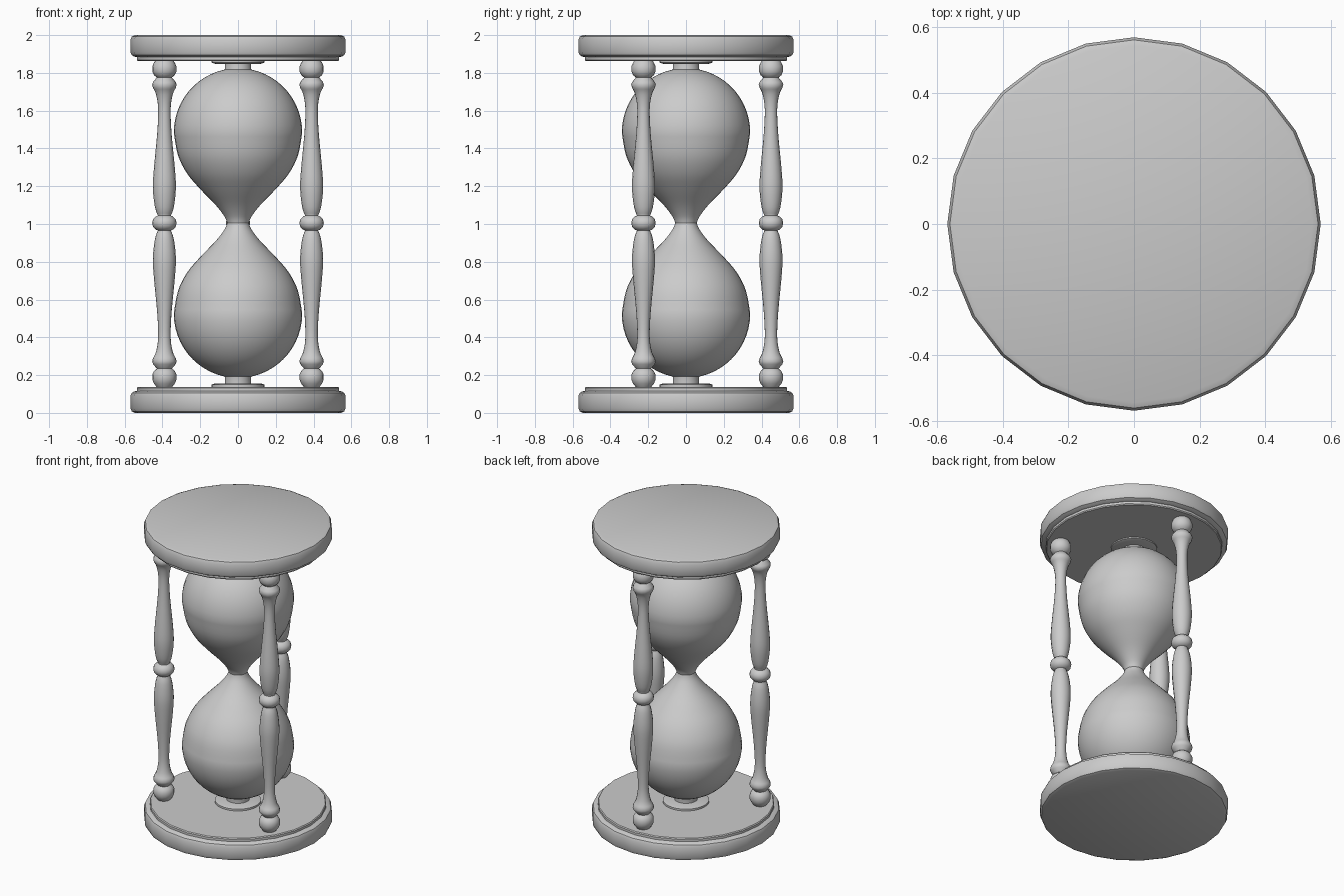
import bpy, bmesh, math
from mathutils import Vector

if "Cube" in bpy.data.objects:
    bpy.data.objects.remove(bpy.data.objects["Cube"])

MID = 1.005  # height of the mirror plane

wood = bpy.data.materials.new("plain_grey")
wood.diffuse_color = (0.6, 0.6, 0.6, 1)
wood.use_nodes = True
wood.node_tree.nodes["Principled BSDF"].inputs["Base Color"].default_value = wood.diffuse_color


def smooth_path(pts, steps):
    """Catmull-Rom curve through profile points."""
    p = [Vector(q) for q in [pts[0]] + pts + [pts[-1]]]
    out = []
    for i in range(1, len(p) - 2):
        a, b, c, d = p[i - 1:i + 3]
        for k in range(steps):
            t = k / steps
            out.append(tuple(0.5 * (2 * b + (c - a) * t + (2 * a - 5 * b + 4 * c - d) * t * t
                                    + (3 * b - a - 3 * c + d) * t ** 3)))
    return out + [tuple(pts[-1])]


def mirrored(half):
    """Complete a profile running from the middle up to the top."""
    return [(r, 2 * MID - z) for r, z in reversed(half)] + half[1:]


def lathe(name, profile, sides, loc=(0, 0), angle=35):
    """Revolve (radius, z) points, listed bottom to top, and cap the ends."""
    bm = bmesh.new()
    rings = []
    for r, z in profile:
        rings.append([bm.verts.new((r * math.cos(math.tau * i / sides),
                                    r * math.sin(math.tau * i / sides), z)) for i in range(sides)])
    for lo, hi in zip(rings, rings[1:]):
        for i in range(sides):
            j = (i + 1) % sides
            bm.faces.new((lo[i], lo[j], hi[j], hi[i]))
    bm.faces.new(rings[0][::-1])
    bm.faces.new(rings[-1])
    me = bpy.data.meshes.new(name)
    bm.to_mesh(me)
    bm.free()
    me.materials.append(wood)
    ob = bpy.data.objects.new(name, me)
    ob.location = (loc[0], loc[1], 0)
    bpy.context.collection.objects.link(ob)
    bpy.ops.object.select_all(action='DESELECT')
    ob.select_set(True)
    bpy.context.view_layer.objects.active = ob
    bpy.ops.object.shade_smooth_by_angle(angle=math.radians(angle))
    return ob


# round end plates with a small step on the inner side
plate = [(0.545, 0.0), (0.562, 0.007), (0.57, 0.025), (0.57, 0.09), (0.563, 0.106),
         (0.548, 0.114), (0.535, 0.117), (0.535, 0.132), (0.53, 0.138)]
lathe("base_plate", plate, 24)
lathe("top_plate", [(r, 2 - z) for r, z in reversed(plate)], 24)

# glass: two bulbs joined by a narrow neck, with a stem at each end
neck = smooth_path([(0.057, MID), (0.072, 1.04), (0.118, 1.1), (0.2, 1.185),
                    (0.27, 1.268), (0.318, 1.365), (0.34, 1.485)], 4)
dome = [(0.34 * math.cos(a), 1.485 + 0.34 * math.sin(a))
        for a in (math.radians(6.5 * i) for i in range(1, 13))]
dome += [(0.07, 1.82), (0.07, 1.86)]
lathe("glass_bulbs", mirrored(neck + dome), 40)

# thin collars between the stems and the plates
lathe("lower_collar", [(0.14, 0.137), (0.14, 0.15), (0.12, 0.156)], 32)
lathe("upper_collar", [(0.12, 1.848), (0.14, 1.854), (0.14, 1.873)], 32)

# turned pillars: centre ring, vase, collar and end ball
ring = [(0.065, MID), (0.06, 1.025), (0.045, 1.04), (0.035, 1.044)]
vase = smooth_path([(0.035, 1.046), (0.05, 1.09), (0.061, 1.19), (0.055, 1.3), (0.038, 1.48),
                    (0.033, 1.61), (0.044, 1.685), (0.06, 1.72)], 3)
cap = [(0.065, 1.737), (0.06, 1.752), (0.04, 1.776),
       (0.055, 1.788), (0.064, 1.808), (0.064, 1.834), (0.055, 1.855), (0.04, 1.874)]
pillar = mirrored(ring + vase + cap)
for n, deg in enumerate((90, 210, 330)):
    a = math.radians(deg)
    lathe(f"pillar_{n + 1}", pillar, 16, (0.45 * math.cos(a), 0.45 * math.sin(a)), 50)
